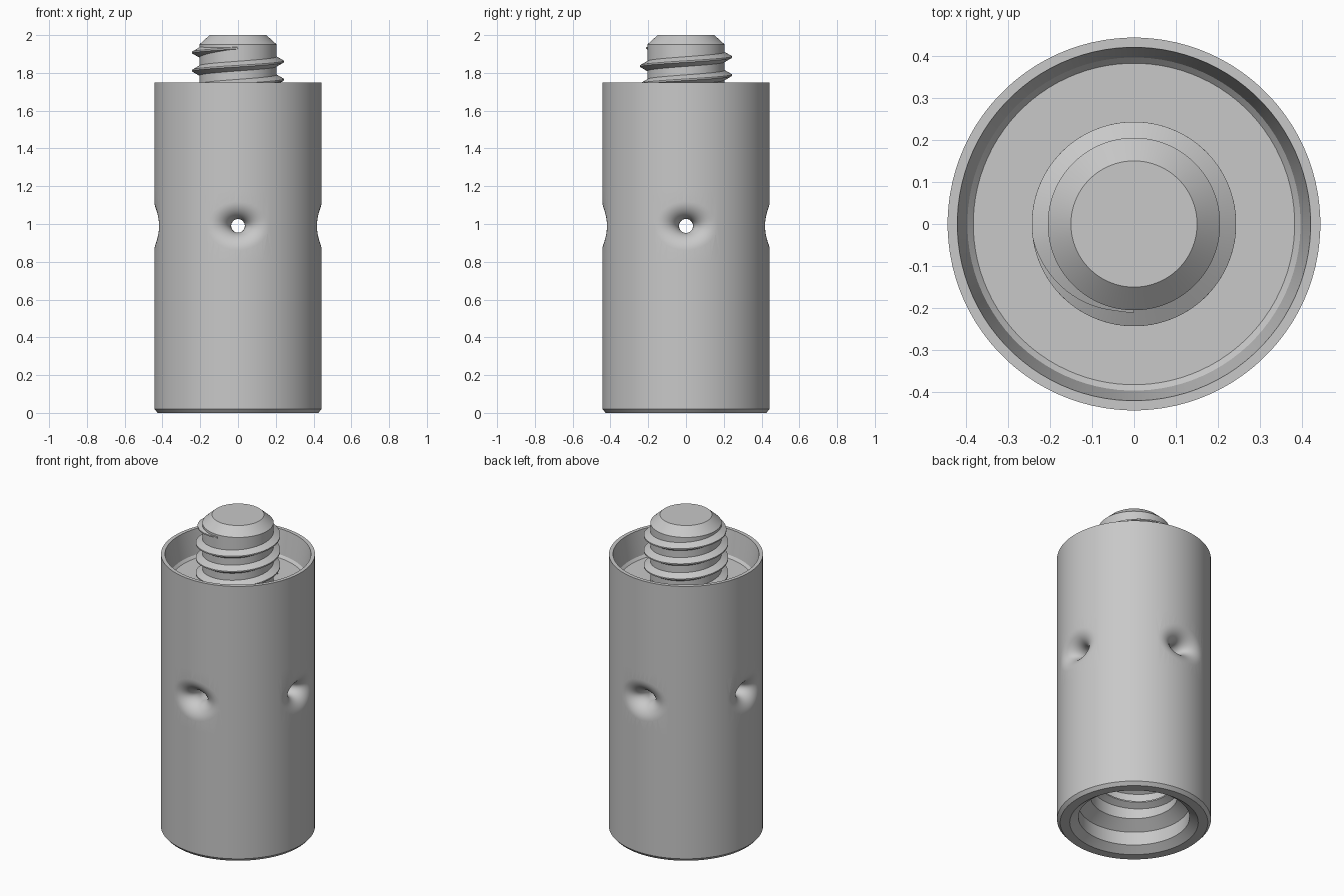
import bpy
import bmesh
import math
from math import cos, sin, pi, sqrt
from mathutils import Vector

SEGMENTS = 96
HOLE_Z = 0.99
BODY_R, FILLET_R = 0.443, 0.093

cube = bpy.data.objects.get("Cube")
if cube:
    bpy.data.objects.remove(cube, do_unlink=True)

GREY = (0.58, 0.58, 0.58, 1)
metal = bpy.data.materials.new("grey metal")
metal.use_nodes = True
metal.diffuse_color = GREY
metal.node_tree.nodes["Principled BSDF"].inputs["Base Color"].default_value = GREY


def make_solid(name, verts, faces):
    """Make a closed mesh object with all faces turned outward."""
    mesh = bpy.data.meshes.new(name)
    mesh.from_pydata(verts, [], faces)
    bm = bmesh.new()
    bm.from_mesh(mesh)
    bmesh.ops.recalc_face_normals(bm, faces=bm.faces)
    if bm.calc_volume(signed=True) < 0:
        bmesh.ops.reverse_faces(bm, faces=bm.faces)
    bm.to_mesh(mesh)
    bm.free()
    mesh.materials.append(metal)
    obj = bpy.data.objects.new(name, mesh)
    bpy.context.collection.objects.link(obj)
    return obj


def activate(obj):
    bpy.ops.object.select_all(action='DESELECT')
    obj.select_set(True)
    bpy.context.view_layer.objects.active = obj


def skin_rings(name, rings, start, end):
    """Join equal rings of points into a solid, closed by a fan at each end."""
    n = len(rings[0])
    verts = [p for ring in rings for p in ring] + [start, end]
    faces = []
    for k in range(len(rings) - 1):
        for i in range(n):
            j = (i + 1) % n
            faces.append((k * n + i, k * n + j, (k + 1) * n + j, (k + 1) * n + i))
    last = (len(rings) - 1) * n
    for i in range(n):
        j = (i + 1) % n
        faces.append((j, i, len(verts) - 2))
        faces.append((last + i, last + j, len(verts) - 1))
    return make_solid(name, verts, faces)


def lathe(name, profile, z_start, z_end):
    angles = [2 * pi * (i + 0.5) / SEGMENTS for i in range(SEGMENTS)]
    rings = [[(r * cos(a), r * sin(a), z) for a in angles] for r, z in profile]
    return skin_rings(name, rings, (0, 0, z_start), (0, 0, z_end))


def thread(name, root, crest, pitch, t_start, t_end, z_ref, half_root, half_crest, fade):
    """Helical ridge whose crest passes height z_ref at angle zero."""
    steps = int((t_end - t_start) / (2 * pi) * SEGMENTS)
    verts, faces = [], []
    for s in range(steps + 1):
        t = t_start + (t_end - t_start) * s / steps
        z = z_ref + pitch * t / (2 * pi)
        grow = max(0.15, min(1, (t_end - t) / fade))
        top = root + (crest - root) * grow
        sunk = root - (crest - root) * 0.1
        half = half_crest + (half_root - half_crest) * grow
        for r, dz in ((sunk, -half), (top, -half_crest), (top, half_crest), (sunk, half)):
            verts.append((r * cos(t), r * sin(t), z + dz))
    for s in range(steps):
        for i in range(4):
            j = (i + 1) % 4
            faces.append((s * 4 + i, s * 4 + j, s * 4 + 4 + j, s * 4 + 4 + i))
    faces += [(3, 2, 1, 0), tuple(steps * 4 + i for i in range(4))]
    return make_solid(name, verts, faces)


def flared_bore_cutter(angle, hole_r):
    """Bore through the whole body, rolling out smoothly onto the wall at both mouths."""
    count, arc_steps = 48, 10
    thetas = [2 * pi * (i + 0.5) / count for i in range(count)]
    half = []
    for k in range(arc_steps + 2):
        ring = []
        for a in thetas:
            y, z = (hole_r + FILLET_R) * cos(a), (hole_r + FILLET_R) * sin(a)
            centre = Vector((sqrt((BODY_R - FILLET_R) ** 2 - y * y), y, z))
            inward = Vector((0, -cos(a), -sin(a)))
            outward = Vector((centre.x, centre.y, 0)).normalized()
            point = centre + FILLET_R * inward.slerp(outward, min(k / arc_steps, 1))
            if k > arc_steps:
                point += outward * 0.1
            ring.append(point)
        half.append(ring)
    mirrored = [[Vector((-p.x, p.y, p.z)) for p in ring] for ring in reversed(half)]
    cutter = skin_rings("bore_cutter", mirrored + half, (-0.6, 0, 0), (0.6, 0, 0))
    cutter.rotation_euler.z = angle
    cutter.location.z = HOLE_Z
    cutter.hide_render = True
    return cutter


# Body: blind socket below, chamfered foot, straight wall, tapered recess on top
body = lathe("body", [
    (0.25, 0.5), (0.25, 0.17), (0.32, 0.12), (0.32, 0.035), (0.37, 0),
    (0.425, 0), (BODY_R, 0.02), (BODY_R, 0.8), (BODY_R, 1.18), (BODY_R, 1.75),
    (0.42, 1.75), (0.396, 1.6), (0.382, 1.585)], 0.5, 1.585)

# Two crossing bores; slightly unequal so that their walls never coincide
for angle, hole_r in ((0, 0.037), (pi / 2, 0.036)):
    cutter = flared_bore_cutter(angle, hole_r)
    activate(body)
    cut = body.modifiers.new("cross_bore", 'BOOLEAN')
    cut.operation = 'DIFFERENCE'
    cut.solver = 'EXACT'
    cut.object = cutter
    bpy.ops.object.modifier_apply(modifier=cut.name)
    bpy.data.objects.remove(cutter, do_unlink=True)

# Screw post with chamfered tip
post = lathe("screw_post", [(0.205, 1.58), (0.205, 1.95), (0.15, 2.0)], 1.58, 2.0)

# Outer thread on the post, inner thread in the socket
PITCH = 0.096
outer_thread = thread("outer_thread", 0.205, 0.243, PITCH, -5.7 * pi, 1.5 * pi,
                      1.86, 0.028, 0.004, 0.45 * pi)
inner_thread = thread("inner_thread", 0.25, 0.212, PITCH, 0, 6 * pi,
                      0.2, 0.028, 0.004, 0.3 * pi)

for obj in (body, post, outer_thread, inner_thread):
    activate(obj)
    bpy.ops.object.shade_smooth_by_angle(angle=math.radians(25))
